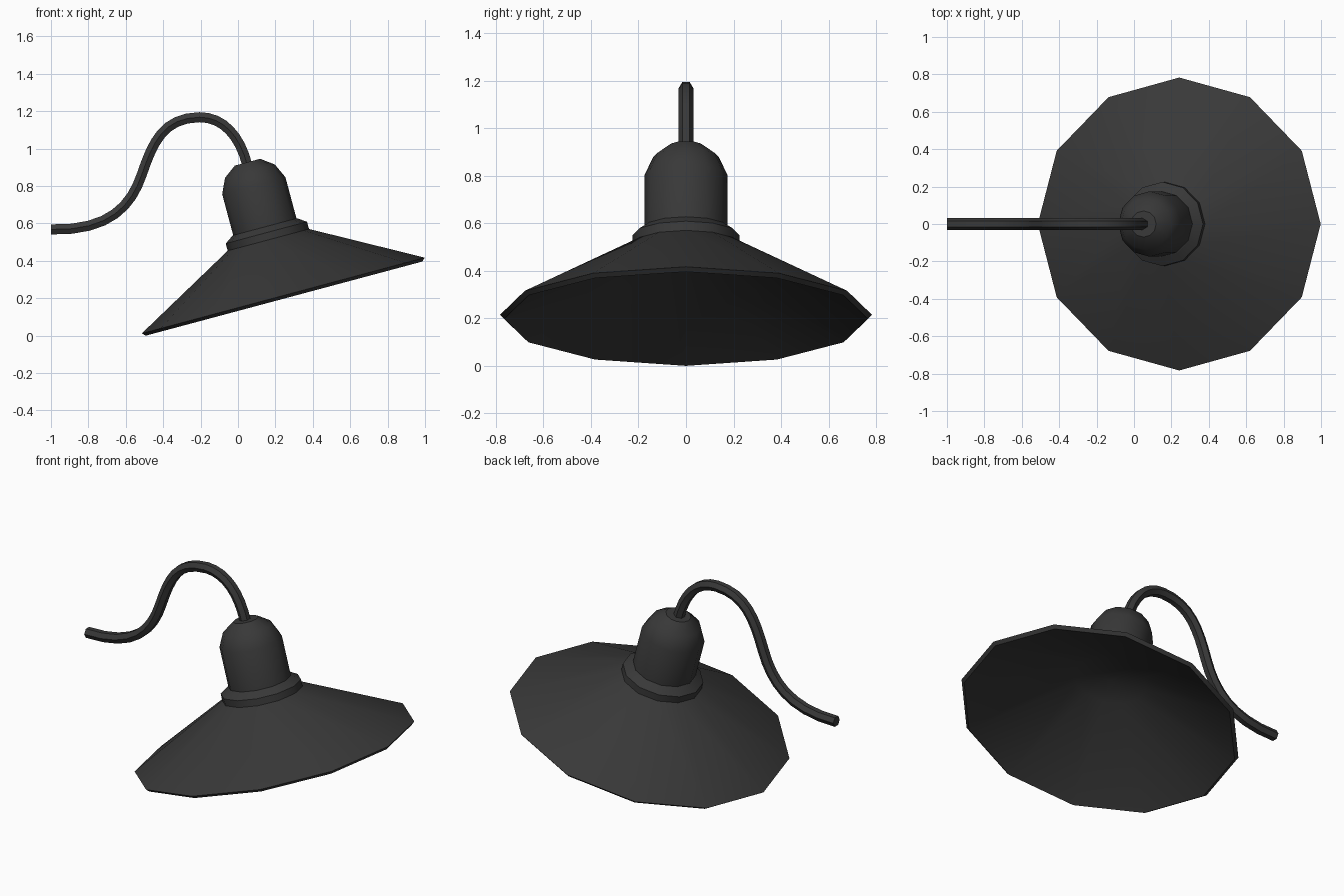
import bpy, bmesh, math
from mathutils import Vector, Matrix
from mathutils.geometry import interpolate_bezier

if "Cube" in bpy.data.objects:
    bpy.data.objects.remove(bpy.data.objects["Cube"])

black = bpy.data.materials.new("charcoal metal")
black.diffuse_color = (0.04, 0.04, 0.04, 1)
black.use_nodes = True
black.node_tree.nodes["Principled BSDF"].inputs["Base Color"].default_value = black.diffuse_color

# Lamp head axis: rim centre, leaning 15 degrees toward -x
HEAD = Matrix.Translation((0.245, 0, 0.203)) @ Matrix.Rotation(math.radians(-15), 4, 'Y')


def finish(name, bm, matrix=Matrix()):
    bmesh.ops.recalc_face_normals(bm, faces=bm.faces)
    bm.transform(matrix)
    mesh = bpy.data.meshes.new(name)
    bm.to_mesh(mesh)
    bm.free()
    mesh.materials.append(black)
    obj = bpy.data.objects.new(name, mesh)
    bpy.context.collection.objects.link(obj)
    bpy.ops.object.select_all(action='DESELECT')
    obj.select_set(True)
    bpy.context.view_layer.objects.active = obj
    bpy.ops.object.shade_smooth_by_angle(angle=math.radians(35))
    return obj


def skin(bm, rings):
    """Bridge successive rings and cap both ends."""
    n = len(rings[0])
    for a, b in zip(rings, rings[1:]):
        for i in range(n):
            j = (i + 1) % n
            bm.faces.new((a[i], a[j], b[j], b[i]))
    bm.faces.new(rings[0])
    bm.faces.new(rings[-1])


def lathe(name, profile, sides=12):
    bm = bmesh.new()
    rings = []
    for r, z in profile:
        rings.append([bm.verts.new((r * math.cos(k * math.tau / sides),
                                    r * math.sin(k * math.tau / sides), z))
                      for k in range(sides)])
    skin(bm, rings)
    return finish(name, bm, HEAD)


# Wide conical shade: outer skin, bevelled rim, hollow underside
lathe("shade", [(0.21, 0.325), (0.225, 0.32), (0.783, 0.012),
                (0.765, -0.005), (0.2, 0.29), (0.03, 0.31)])

# Stepped collar between shade and socket
lathe("collar", [(0.225, 0.315), (0.225, 0.36), (0.178, 0.392), (0.15, 0.392)])

# Socket housing with a rounded shoulder and a flat top
lathe("socket_housing", [(0.175, 0.37), (0.175, 0.62), (0.138, 0.70),
                         (0.07, 0.75)])

# Curved six-sided support arm, swept in the xz plane
beziers = [((-1, 0.568), (-0.68, 0.56), (-0.57, 0.70), (-0.515, 0.86)),
           ((-0.515, 0.86), (-0.455, 1.035), (-0.40, 1.165), (-0.205, 1.168)),
           ((-0.205, 1.168), (-0.08, 1.168), (0.01, 1.07), (0.05, 0.91))]
path = []
for seg in beziers:
    pts = interpolate_bezier(*[Vector((x, 0, z)) for x, z in seg], 9)
    path += pts if not path else pts[1:]

bm = bmesh.new()
rings = []
for i, p in enumerate(path):
    tangent = (path[min(i + 1, len(path) - 1)] - path[max(i - 1, 0)]).normalized()
    if i == 0:
        tangent = Vector((1, 0, 0))
    side = Vector((0, 1, 0))
    up = tangent.cross(side)
    rings.append([bm.verts.new(p + 0.031 * (math.cos(k * math.tau / 6) * side
                                            + math.sin(k * math.tau / 6) * up))
                  for k in range(6)])
skin(bm, rings)
finish("support_arm", bm)
